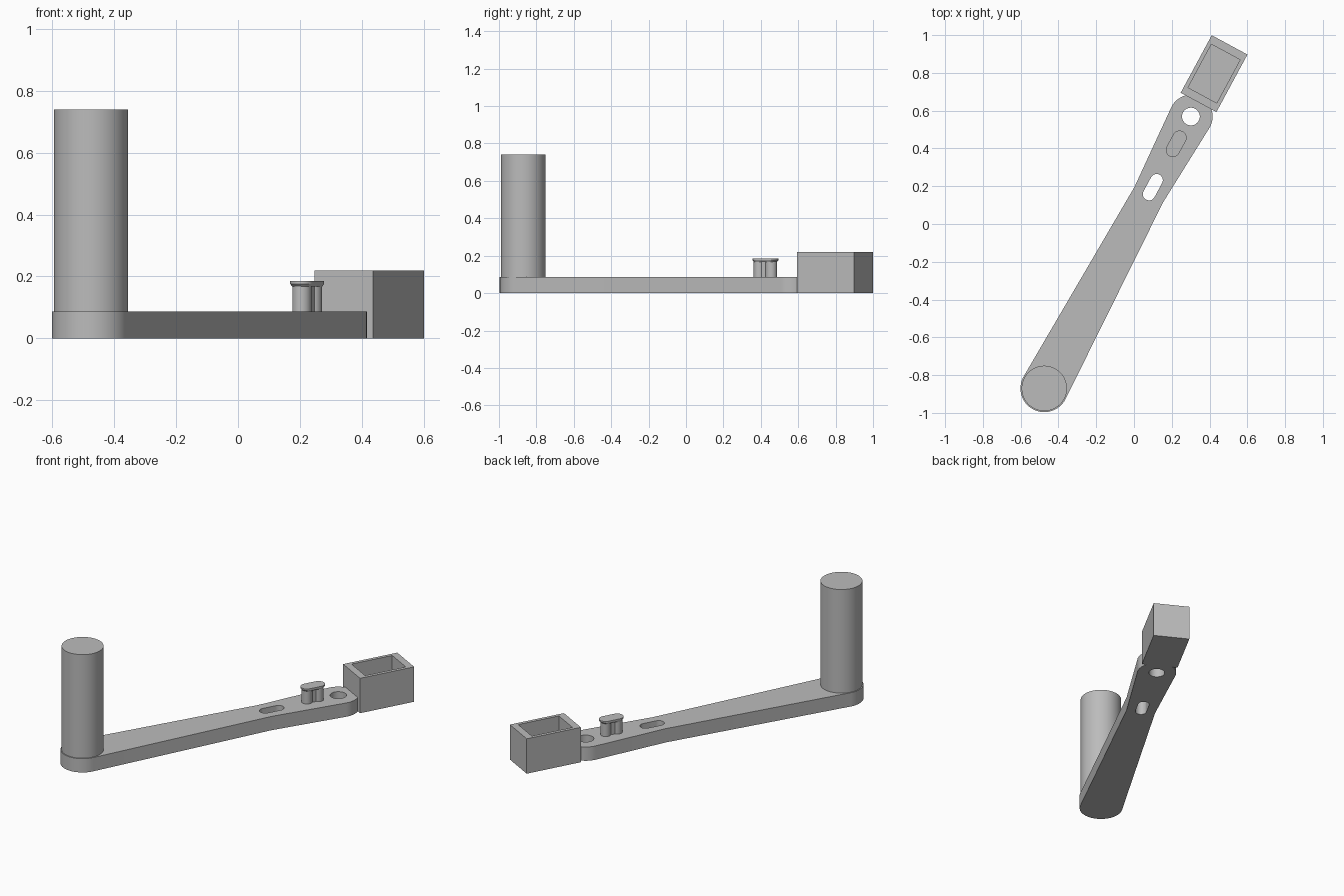
import bpy, bmesh
from math import sin, cos, radians
from mathutils import Matrix

cube = bpy.data.objects.get("Cube")
if cube:
    bpy.data.objects.remove(cube, do_unlink=True)

grey = bpy.data.materials.new("plain grey")
grey.use_nodes = True
grey.diffuse_color = (0.5, 0.5, 0.5, 1)
grey.node_tree.nodes["Principled BSDF"].inputs["Base Color"].default_value = (0.5, 0.5, 0.5, 1)

# Local frame: origin at the handle, y runs along the crank
FRAME = Matrix.Translation((-0.475, -0.87, 0)) @ Matrix.Rotation(radians(-28.35), 4, "Z")


def add_mesh(name, bm):
    bmesh.ops.recalc_face_normals(bm, faces=bm.faces)
    mesh = bpy.data.meshes.new(name)
    bm.to_mesh(mesh)
    bm.free()
    mesh.materials.append(grey)
    obj = bpy.data.objects.new(name, mesh)
    bpy.context.collection.objects.link(obj)
    obj.matrix_world = FRAME
    bpy.ops.object.select_all(action="DESELECT")
    obj.select_set(True)
    bpy.context.view_layer.objects.active = obj
    bpy.ops.object.shade_smooth_by_angle(angle=radians(30))
    return obj


def arc(y, r, start, end, steps=24):
    angles = [radians(start + (end - start) * i / steps) for i in range(steps + 1)]
    return [(r * cos(a), y + r * sin(a)) for a in angles]


def circle(y, r):
    return arc(y, r, 0, 360, 48)[:-1]


def stadium(y, half, r):
    return arc(y + half, r, 0, 180, 16) + arc(y - half, r, 180, 360, 16)


def prism(name, loops, z0, z1, shrink=0.0, centre=0.0):
    """Extrude an outline with optional holes; shrink tapers the lower end."""
    curve = bpy.data.curves.new(name, "CURVE")
    curve.dimensions = "2D"
    curve.fill_mode = "BOTH"
    curve.extrude = (z1 - z0) / 2
    for loop in loops:
        spline = curve.splines.new("POLY")
        spline.points.add(len(loop) - 1)
        for point, (x, y) in zip(spline.points, loop):
            point.co = (x, y, 0, 1)
        spline.use_cyclic_u = True
    temp = bpy.data.objects.new(name + " outline", curve)
    bpy.context.collection.objects.link(temp)
    bpy.context.view_layer.update()
    bm = bmesh.new()
    bm.from_mesh(temp.to_mesh())
    temp.to_mesh_clear()
    bpy.data.objects.remove(temp, do_unlink=True)
    bpy.data.curves.remove(curve)
    bmesh.ops.remove_doubles(bm, verts=bm.verts, dist=0.0001)
    for v in bm.verts:
        if v.co.z < 0:
            v.co.x *= 1 - shrink
            v.co.y = centre + (v.co.y - centre) * (1 - shrink)
        v.co.z += (z0 + z1) / 2
    return add_mesh(name, bm)


# Arm: wide at the handle, narrow at the waist, wider at the far end
HOLE, PEG, WAIST = 1.635, 1.471, 1.166
outline = (arc(0, 0.126, 178, 362, 32) + [(0.086, WAIST)]
           + arc(HOLE, 0.115, -3.5, 183.5, 32) + [(-0.086, WAIST)])
prism("arm", [outline, circle(HOLE, 0.047), stadium(1.21, 0.042, 0.033)], 0, 0.087)

# Handle
prism("handle", [circle(0, 0.12)], 0.087, 0.74)

# Peg: two posts joined by a web, under a flared cap
for name, side in (("peg_front_post", -1), ("peg_back_post", 1)):
    prism(name, [circle(PEG + side * 0.036, 0.031)], 0.08, 0.176)
prism("peg_web", [[(-0.02, PEG - 0.03), (0.02, PEG - 0.03),
                   (0.02, PEG + 0.03), (-0.02, PEG + 0.03)]], 0.08, 0.176)
prism("peg_cap_flare", [stadium(PEG, 0.037, 0.0375)], 0.167, 0.176, 0.12, PEG)
prism("peg_cap", [stadium(PEG, 0.037, 0.0375)], 0.176, 0.185)

# Open box at the far end, with its top face inset and pushed down
bm = bmesh.new()
bmesh.ops.create_cube(bm, size=1)
for v in bm.verts:
    v.co = (v.co.x * 0.215, 1.893 + v.co.y * 0.346, (v.co.z + 0.5) * 0.22)
top = max(bm.faces, key=lambda f: f.calc_center_median().z)
bmesh.ops.inset_region(bm, faces=[top], thickness=0.03)
for v in top.verts:
    v.co.y = 1.893 + (0.13 if v.co.y > 1.893 else -0.13)
bottom = bmesh.ops.extrude_discrete_faces(bm, faces=[top])["faces"][0]
for v in bottom.verts:
    v.co.z = 0.04
add_mesh("box", bm)
